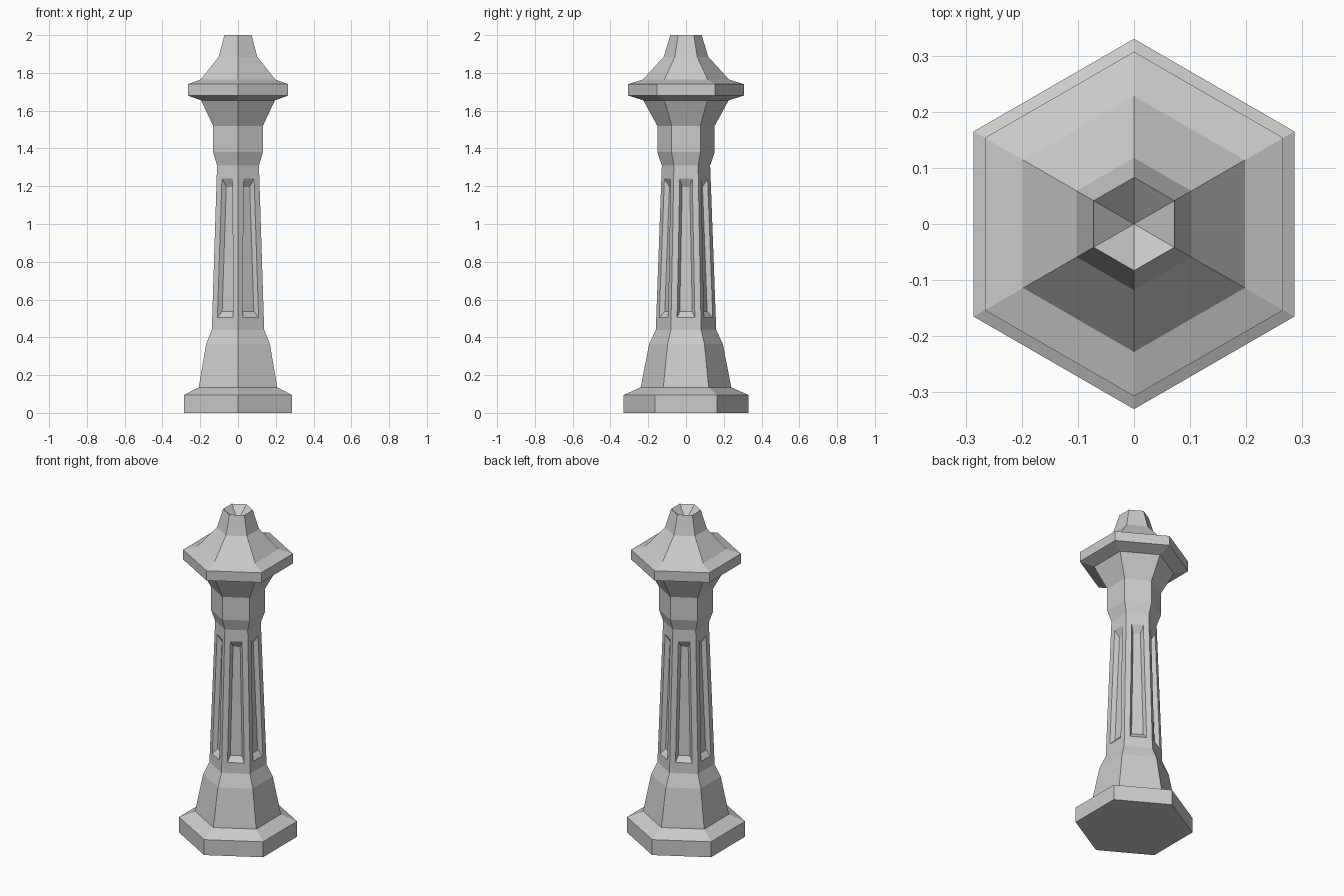
import bpy, bmesh
from math import radians, sin, cos
from mathutils import Vector

if "Cube" in bpy.data.objects:
    bpy.data.objects.remove(bpy.data.objects["Cube"])

ANGLES = [radians(90 + 60 * i) for i in range(6)]


def ring(bm, r, z):
    return [bm.verts.new((r * cos(a), r * sin(a), z)) for a in ANGLES]


def bridge(bm, a, b):
    n = len(a)
    for i in range(n):
        j = (i + 1) % n
        bm.faces.new((a[i], a[j], b[j], b[i]))


def loft(bm, profile):
    """Stack hexagonal rings (corner radius, height) and skin them."""
    rings = [ring(bm, r, z) for r, z in profile]
    for a, b in zip(rings, rings[1:]):
        bridge(bm, a, b)
    return rings


def finish(bm, name):
    bmesh.ops.remove_doubles(bm, verts=bm.verts, dist=1e-5)
    mesh = bpy.data.meshes.new(name)
    bm.to_mesh(mesh)
    bm.free()
    obj = bpy.data.objects.new(name, mesh)
    bpy.context.collection.objects.link(obj)


# Stepped plinth, closed underneath
bm = bmesh.new()
rings = loft(bm, [(0.33, 0), (0.33, 0.095), (0.24, 0.135),
                  (0.195, 0.365), (0.16, 0.44)])
bm.faces.new(rings[0][::-1])
finish(bm, "plinth")

# Tapered shaft with a sunken panel on each side
Z0, Z1, R0, R1 = 0.44, 1.31, 0.16, 0.128
bm = bmesh.new()
for k in range(6):
    a = radians(60 * k)
    normal, side = Vector((cos(a), sin(a), 0)), Vector((-sin(a), cos(a), 0))

    def quad(lo, hi, w_lo, w_hi, depth=0):
        pts = []
        for s, z, w in ((-1, lo, w_lo), (1, lo, w_lo), (1, hi, w_hi), (-1, hi, w_hi)):
            apothem = (R0 + (R1 - R0) * (z - Z0) / (Z1 - Z0)) * cos(radians(30))
            p = normal * (apothem - depth) + side * (s * w)
            pts.append(bm.verts.new((p.x, p.y, z)))
        return pts

    outer = quad(Z0, Z1, R0 / 2, R1 / 2)
    opening = quad(0.505, 1.24, 0.047, 0.033)
    floor = quad(0.537, 1.197, 0.033, 0.020, 0.025)
    bridge(bm, outer, opening)
    bridge(bm, opening, floor)
    bm.faces.new(floor)
finish(bm, "shaft")

# Flared capital, brim and finial with a hollow tip
bm = bmesh.new()
rings = loft(bm, [(0.128, 1.31), (0.152, 1.38), (0.152, 1.52), (0.226, 1.655),
                  (0.307, 1.68), (0.307, 1.74), (0.228, 1.765),
                  (0.118, 1.885), (0.083, 2.0)])
pit = bm.verts.new((0, 0, 1.93))
top = rings[-1]
for i in range(6):
    bm.faces.new((top[i], top[(i + 1) % 6], pit))
finish(bm, "capital")
